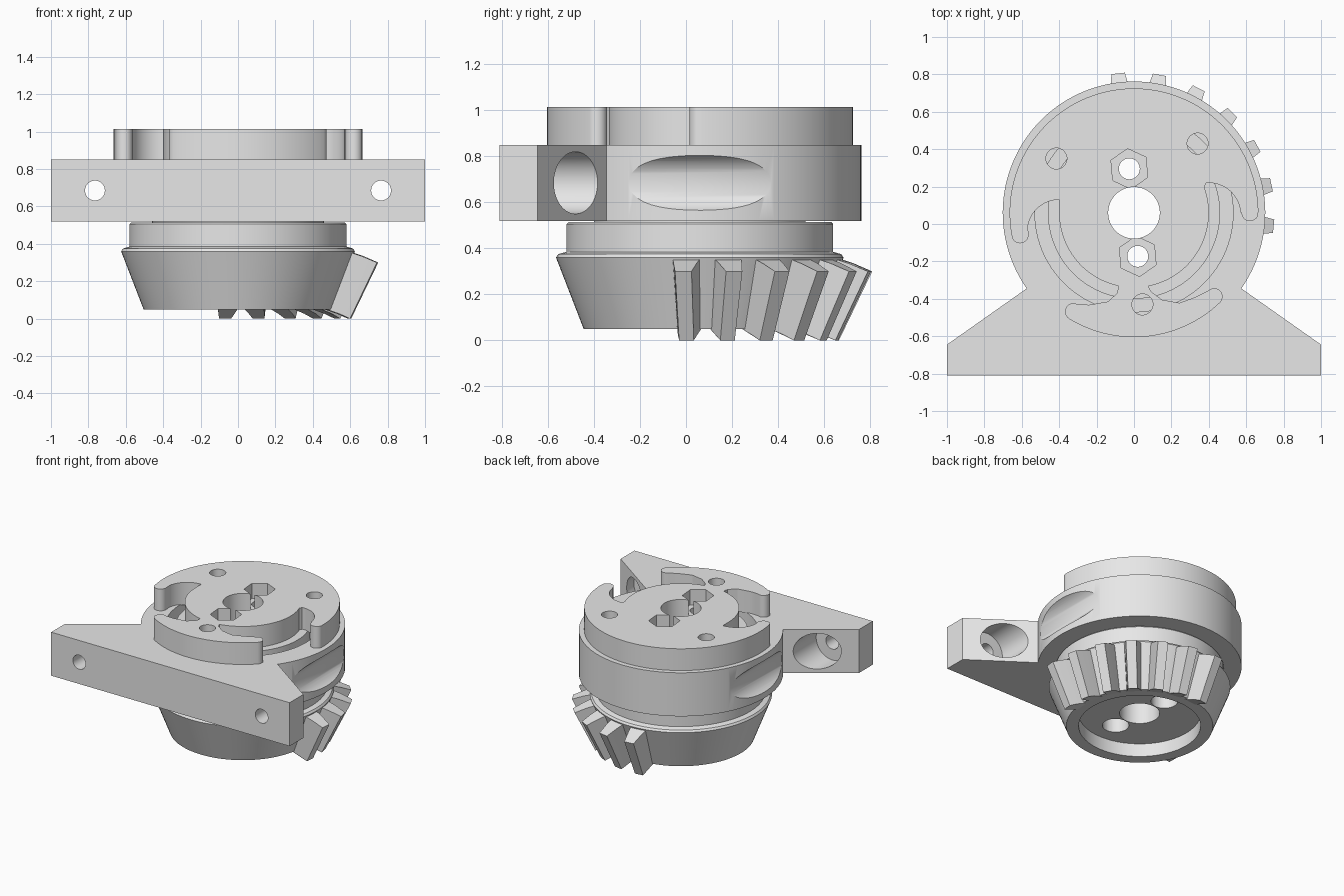
import bpy, bmesh
from math import sin, cos, radians, pi
from mathutils import Matrix, Vector

cube = bpy.data.objects.get("Cube")
if cube:
    bpy.data.objects.remove(cube, do_unlink=True)

CY = 0.06       # y position of the rotation axis
BORE = 0.138    # radius of the central shaft hole

grey = bpy.data.materials.new("plain grey")
grey.use_nodes = True
grey.diffuse_color = (0.8, 0.8, 0.8, 1)
grey.node_tree.nodes["Principled BSDF"].inputs["Base Color"].default_value = (0.8, 0.8, 0.8, 1)


def finish(bm, name):
    bmesh.ops.recalc_face_normals(bm, faces=bm.faces[:])
    mesh = bpy.data.meshes.new(name)
    bm.to_mesh(mesh)
    bm.free()
    mesh.materials.append(grey)
    obj = bpy.data.objects.new(name, mesh)
    bpy.context.collection.objects.link(obj)
    return obj


def polar(r, deg):
    return (r * cos(radians(deg)), r * sin(radians(deg)))


def arc(cx, cy, r, a0, a1, n):
    pts = [polar(r, a0 + (a1 - a0) * i / n) for i in range(n + 1)]
    return [(cx + x, cy + y) for x, y in pts]


def extrude(name, outline, z0, z1):
    bm = bmesh.new()
    face = bm.faces.new([bm.verts.new((x, y, z0)) for x, y in outline])
    new = bmesh.ops.extrude_face_region(bm, geom=[face])["geom"]
    top = [v for v in new if isinstance(v, bmesh.types.BMVert)]
    bmesh.ops.translate(bm, verts=top, vec=(0, 0, z1 - z0))
    return finish(bm, name)


def lathe(name, profile, n=96):
    bm = bmesh.new()
    rings = []
    for i in range(n):
        c, s = cos(2 * pi * i / n), sin(2 * pi * i / n)
        rings.append([bm.verts.new((r * c, CY + r * s, z)) for r, z in profile])
    for i in range(n):
        a, b = rings[i], rings[(i + 1) % n]
        for j in range(len(profile)):
            k = (j + 1) % len(profile)
            if profile[j][0] + profile[k][0] > 0:
                bm.faces.new((a[j], b[j], b[k], a[k]))
    bmesh.ops.remove_doubles(bm, verts=bm.verts[:], dist=1e-5)
    return finish(bm, name)


def rod(r, start, end, sides=40, turn=0):
    """Cylinder or prism between two points, used as a cutter."""
    a, b = Vector(start), Vector(end)
    rot = (b - a).to_track_quat("Z", "Y").to_matrix().to_4x4()
    bm = bmesh.new()
    bmesh.ops.create_cone(bm, cap_ends=True, segments=sides, radius1=r, radius2=r,
                          depth=(b - a).length,
                          matrix=Matrix.Translation((a + b) / 2) @ rot @ Matrix.Rotation(turn, 4, "Z"))
    return finish(bm, "cutter")


def cut(obj, cutters):
    for c in cutters:
        c.hide_render = True
        mod = obj.modifiers.new("cut", "BOOLEAN")
        mod.operation, mod.solver, mod.object = "DIFFERENCE", "EXACT", c
    bpy.context.view_layer.update()
    graph = bpy.context.evaluated_depsgraph_get()
    mesh = bpy.data.meshes.new_from_object(obj.evaluated_get(graph))
    obj.modifiers.clear()
    obj.data = mesh
    for c in cutters:
        bpy.data.objects.remove(c, do_unlink=True)


# Housing: round body merged with a wide mounting foot
outline = arc(0, CY, 0.702, -35.2, 215.2, 84)
outline += [(-1, -0.645), (-1, -0.81), (1, -0.81), (1, -0.645)]
housing = extrude("housing", outline, 0.52, 0.85)
cutters = [lathe("cutter", [(0, 0.4), (0.53, 0.4), (0.53, 0.62), (0.57, 0.685),
                            (0.53, 0.75), (0.53, 0.95), (0, 0.95)])]
for side in (-1, 1):
    x = side * 0.765
    cutters.append(rod(0.135, (x, -0.66, 0.685), (x, 1.2, 0.685), 64))
    cutters.append(rod(0.053, (x, -1, 0.685), (x, -0.5, 0.685)))
cut(housing, cutters)

# Bevel gear body with bearing stem and hollow underside
gear = lathe("gear_body", [(BORE, 0.15), (0.42, 0.15), (0.42, 0.05), (0.505, 0.05),
                           (0.625, 0.36), (0.615, 0.375), (0.58, 0.385), (0.58, 0.505),
                           (0.57, 0.515), (0.46, 0.515), (0.46, 0.62), (0.42, 0.685),
                           (0.46, 0.75), (0.46, 0.85), (BORE, 0.85)])

# Rotor plate with three hooked arms
TIP, RIM, HUB = 0.045, 0.665, 0.4


def tip(deg, start):
    return arc(*polar(RIM - TIP, deg), TIP, start, start + 180, 12)


path = arc(0, 0, RIM, 1, 191, 72)
path += tip(191, 191)[1:]
path += arc(-0.40, -0.10, 0.17, 170, 90, 12)
path += arc(0, 0, HUB, 180, 258, 28)
path += [(-0.09, -0.43), (-0.14, -0.475), (-0.24, -0.492)]
path += tip(238.5, 58.5)
path += arc(0, 0, RIM, 238.5, 313.7, 28)[1:]
path += tip(313.7, 313.7)[1:]
path += [(0.33, -0.45), (0.243, -0.482), (0.15, -0.465), (0.09, -0.42)]
path += arc(0, 0, HUB, -79, 20, 36)
path += arc(0.40, -0.01, 0.17, 95, 4, 12)
path += tip(0, 180)[:-1]
rotor = extrude("rotor_plate", [(x, y + CY) for x, y in path], 0.845, 1.015)

# Shaft hole, nut pockets and screw holes
bolts = [(-0.025, 0.295), (0.02, -0.173)]
screws = [(-0.415, 0.35), (0.34, 0.43), (0.045, -0.43)]
cutters = [rod(BORE, (0, CY, 0.7), (0, CY, 1.2), 96)]
for x, y in bolts:
    cutters.append(rod(0.108, (x, y, 0.9), (x, y, 1.2), 6, radians(5)))
for x, y in bolts + screws:
    cutters.append(rod(0.056, (x, y, 0.7), (x, y, 1.1)))
cut(rotor, cutters)
cutters = []
for x, y in bolts:
    cutters.append(rod(0.056, (x, y, 0), (x, y, 1)))
    cutters.append(rod(0.092, (x, y, 0), (x, y, 0.4)))
cut(gear, cutters)

# Teeth on one part of the gear: (radius, height, half width) per row
TOP = [(0.59, 0.36, 0.062), (0.67, 0.334, 0.05), (0.75, 0.30, 0.036)]
LOW = [(0.48, 0.05, 0.052), (0.55, 0.026, 0.043), (0.605, 0.0, 0.032)]


def tooth(index, deg):
    bm = bmesh.new()
    loops = []
    for rows in (TOP, LOW):
        pts = [(r, w, z) for r, z, w in rows] + [(r, -w, z) for r, z, w in reversed(rows)]
        loops.append([bm.verts.new(p) for p in pts])
    a, b = loops
    bm.faces.new(a)
    bm.faces.new(b)
    for i in range(len(a)):
        j = (i + 1) % len(a)
        bm.faces.new((a[i], a[j], b[j], b[i]))
    bm.transform(Matrix.Translation((0, CY, 0)) @ Matrix.Rotation(radians(deg), 4, "Z"))
    return finish(bm, f"gear_tooth_{index + 1}")


parts = [housing, gear, rotor] + [tooth(i, -5.5 + 17 * i) for i in range(7)]

# Smooth shading with sharp edges kept
bpy.ops.object.select_all(action="DESELECT")
for part in parts:
    part.select_set(True)
bpy.context.view_layer.objects.active = housing
bpy.ops.object.shade_smooth_by_angle(angle=radians(30))
